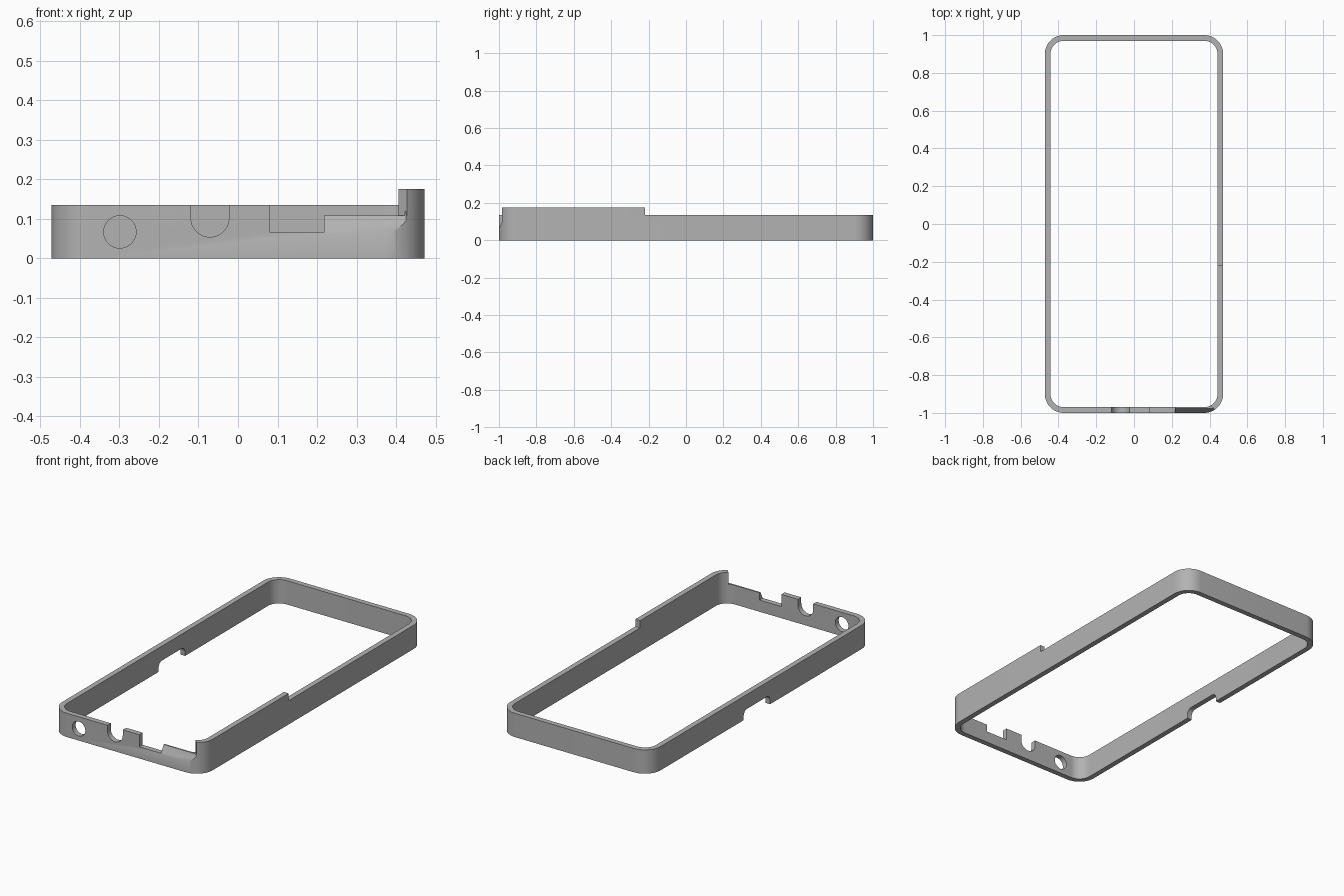
import bpy, bmesh, math
from mathutils import Vector

if "Cube" in bpy.data.objects:
    bpy.data.objects.remove(bpy.data.objects["Cube"], do_unlink=True)

grey = bpy.data.materials.new("plain grey")
grey.use_nodes = True
colour = (0.45, 0.45, 0.45, 1)
grey.diffuse_color = colour
grey.node_tree.nodes["Principled BSDF"].inputs["Base Color"].default_value = colour

HALF_X, HALF_Y, WALL, RADIUS = 0.472, 1.0, 0.03, 0.1
LOW, HIGH = 0.135, 0.176


def prism(name, points, sweep):
    """Closed outline swept along a vector."""
    bm = bmesh.new()
    face = bm.faces.new([bm.verts.new(p) for p in points])
    new = bmesh.ops.extrude_face_region(bm, geom=[face])["geom"]
    bmesh.ops.translate(bm, vec=Vector(sweep),
                        verts=[v for v in new if isinstance(v, bmesh.types.BMVert)])
    bmesh.ops.recalc_face_normals(bm, faces=bm.faces)
    mesh = bpy.data.meshes.new(name)
    bm.to_mesh(mesh)
    bm.free()
    mesh.materials.append(grey)
    obj = bpy.data.objects.new(name, mesh)
    bpy.context.collection.objects.link(obj)
    return obj


def arc(cx, cy, r, start, end, steps=16):
    return [(cx + r * math.cos(math.radians(start + (end - start) * i / steps)),
             cy + r * math.sin(math.radians(start + (end - start) * i / steps)))
            for i in range(steps + 1)]


def rounded_rectangle(hx, hy, r):
    pts = []
    for sx, sy, a in ((1, 1, 0), (-1, 1, 90), (-1, -1, 180), (1, -1, 270)):
        pts += arc(sx * (hx - r), sy * (hy - r), r, a, a + 90)
    return pts


def plan(pts, z):
    return [(x, y, z) for x, y in pts]


# Rounded bumper ring
frame = prism("bumper_frame", plan(rounded_rectangle(HALF_X, HALF_Y, RADIUS), 0), (0, 0, HIGH))
cutters = [prism("inner_cutter", plan(rounded_rectangle(
    HALF_X - WALL, HALF_Y - WALL, RADIUS - WALL), -0.1), (0, 0, 0.5))]

# Lower rim everywhere except the raised side, which ends in a diagonal face
rim = [(-0.6, -1.1), (0.545, -1.1), (0.365, -0.92), (0.365, -0.22),
       (0.6, -0.22), (0.6, 1.1), (-0.6, 1.1)]
cutters.append(prism("rim_cutter", plan(rim, LOW), (0, 0, 0.2)))

# Front recess with a deep step and a bevelled ledge
recess = [(0.081, -1.1), (0.545, -1.1), (0.365, -0.92), (0.081, -0.92)]
cutters.append(prism("recess_cutter", plan(recess, 0.108), (0, 0, 0.2)))
step = [(0.081, -1.1), (0.218, -1.1), (0.218, -0.92), (0.081, -0.92)]
cutters.append(prism("step_cutter", plan(step, 0.066), (0, 0, 0.2)))
bevel = [(-1.1, -0.13), (-0.978, 0.108), (-0.978, 0.12), (-1.1, 0.12)]
cutters.append(prism("bevel_cutter", [(0.218, y, z) for y, z in bevel], (0.207, 0, 0)))


# Front round hole and open slot
def front_cut(name, pts):
    cutters.append(prism(name, [(x, -1.1, z) for x, z in pts], (0, 0.2, 0)))


front_cut("hole_cutter", arc(-0.299, 0.067, 0.041, 0, 360, 40)[:-1])
front_cut("slot_cutter", arc(-0.071, 0.102, 0.048, 180, 360, 24)
          + [(-0.023, 0.3), (-0.119, 0.3)])

# Rounded notch under the right wall
notch = ([(-0.08, -0.1), (0.157, -0.1)] + arc(0.127, 0.023, 0.03, 0, 90, 8)
         + arc(-0.05, 0.023, 0.03, 90, 180, 8))
cutters.append(prism("notch_cutter", [(-0.6, y, z) for y, z in notch], (0.25, 0, 0)))

# Apply the cuts and drop the cutters
bpy.context.view_layer.objects.active = frame
for obj in bpy.context.selected_objects:
    obj.select_set(False)
frame.select_set(True)
for cutter in cutters:
    cutter.hide_render = True
    mod = frame.modifiers.new(cutter.name, "BOOLEAN")
    mod.operation = "DIFFERENCE"
    mod.solver = "EXACT"
    mod.object = cutter
    bpy.ops.object.modifier_apply(modifier=mod.name)
for cutter in cutters:
    bpy.data.objects.remove(cutter, do_unlink=True)

bpy.ops.object.shade_smooth_by_angle(angle=math.radians(30))
